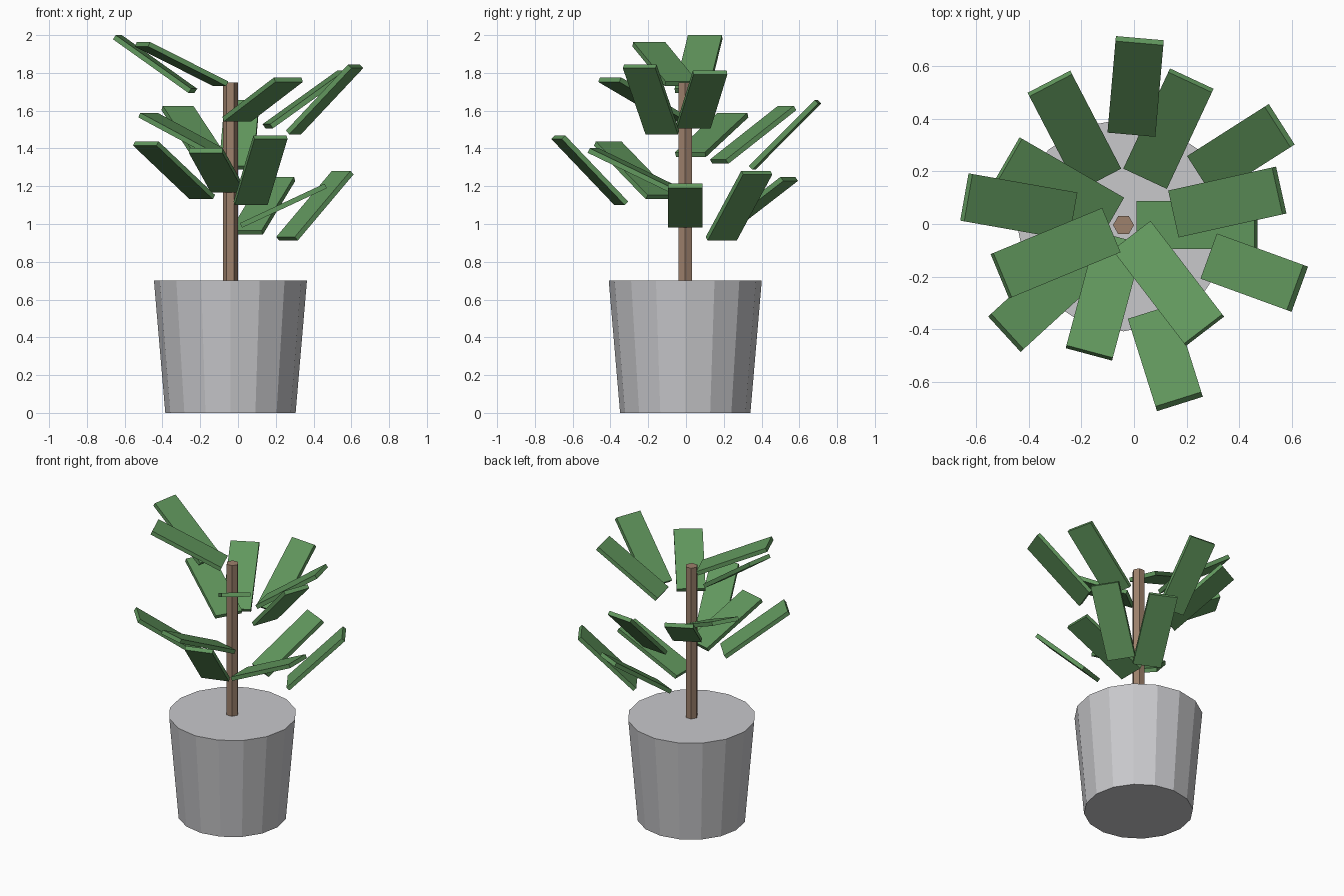
import bpy
from math import radians

cube = bpy.data.objects.get("Cube")
if cube:
    bpy.data.objects.remove(cube, do_unlink=True)

CX, CY = -0.04, -0.004  # plant axis


def make_material(name, rgb):
    mat = bpy.data.materials.new(name)
    mat.use_nodes = True
    color = (*rgb, 1.0)
    mat.diffuse_color = color
    bsdf = next(n for n in mat.node_tree.nodes if n.type == 'BSDF_PRINCIPLED')
    bsdf.inputs["Base Color"].default_value = color
    bsdf.inputs["Roughness"].default_value = 0.9
    return mat


def finish(name, mat):
    obj = bpy.context.object
    obj.name = name
    obj.data.name = name
    obj.data.materials.append(mat)
    return obj


def upright(name, mat, sides, r_bottom, r_top, z0, z1, turn=0):
    """Faceted cylinder or tapered drum standing on the plant axis."""
    bpy.ops.mesh.primitive_cone_add(
        vertices=sides, radius1=r_bottom, radius2=r_top, depth=z1 - z0,
        location=(CX, CY, (z0 + z1) / 2), rotation=(0, 0, radians(turn)))
    return finish(name, mat)


pot_grey = make_material("pot grey", (0.58, 0.58, 0.60))
bark_brown = make_material("bark brown", (0.34, 0.22, 0.15))
leaf_green = make_material("leaf green", (0.12, 0.31, 0.11))

# Tapered pot and straight stem
upright("pot", pot_grey, 16, 0.345, 0.405, 0.0, 0.70)
upright("stem", bark_brown, 6, 0.04, 0.04, 0.66, 1.75, turn=30)

# Plank leaves spiralling by the golden angle, in three tilts and five tiers
for i in range(14):
    spread, tier = i % 3, i % 5
    azimuth = radians(-137.5 * i)
    reach = 0.28 + 0.125 * spread
    bpy.ops.mesh.primitive_cube_add(size=1)
    leaf = finish(f"leaf_{i + 1}", leaf_green)
    leaf.scale = (0.495, 0.183, 0.027)
    leaf.rotation_euler = (0, -radians(25 + 10 * spread), azimuth)
    leaf.location = (CX, CY, 1.097 + 0.1875 * tier)
    bpy.context.view_layer.update()
    # Slide the leaf outward from the stem
    outward = leaf.matrix_world.to_3x3().col[0].copy()
    outward.z = 0
    leaf.location += outward.normalized() * reach
